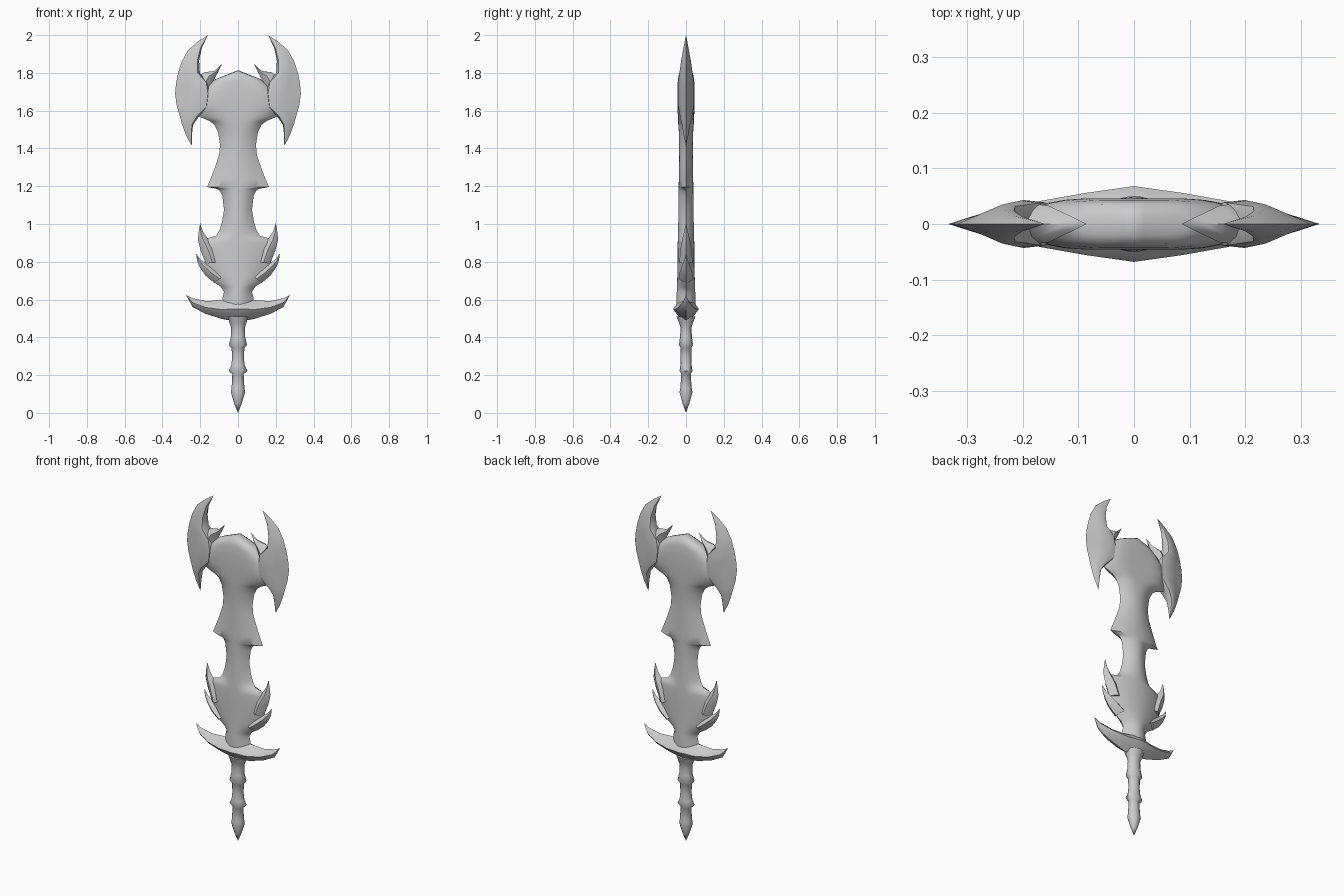
import bpy, bmesh, math

cube = bpy.data.objects.get("Cube")
if cube:
    bpy.data.objects.remove(cube, do_unlink=True)

steel = bpy.data.materials.new("grey steel")
steel.use_nodes = True
colour = (0.6, 0.6, 0.6, 1)
steel.diffuse_color = colour
steel.node_tree.nodes["Principled BSDF"].inputs["Base Color"].default_value = colour


def skin(name, rings, mirror=False, angle=50):
    """Join a list of closed rings into a smooth solid."""
    bm = bmesh.new()
    loops = [[bm.verts.new(p) for p in ring] for ring in rings]
    n = len(loops[0])
    for a, b in zip(loops, loops[1:]):
        for i in range(n):
            j = (i + 1) % n
            bm.faces.new((a[i], a[j], b[j], b[i]))
    bm.faces.new(loops[0])
    bm.faces.new(loops[-1])
    bmesh.ops.remove_doubles(bm, verts=bm.verts, dist=0.0002)
    bmesh.ops.dissolve_degenerate(bm, edges=bm.edges, dist=0.0001)
    bmesh.ops.recalc_face_normals(bm, faces=bm.faces)
    mesh = bpy.data.meshes.new(name)
    bm.to_mesh(mesh)
    bm.free()
    mesh.materials.append(steel)
    obj = bpy.data.objects.new(name, mesh)
    bpy.context.collection.objects.link(obj)
    bpy.ops.object.select_all(action='DESELECT')
    obj.select_set(True)
    bpy.context.view_layer.objects.active = obj
    bpy.ops.object.shade_smooth_by_angle(angle=math.radians(angle))
    if mirror:
        obj.modifiers.new("Mirror", 'MIRROR').use_clip = False
    return obj


def blade_ring(z, w, t, p=2, lift=0):
    """Lens section across x; p flattens it, lift raises the centre."""
    s = [i / 7 for i in range(-7, 8)]
    front = [(w * k, -t * (1 - abs(k) ** p), z + lift * (1 - abs(k))) for k in s]
    back = [(x, -y, h) for x, y, h in reversed(front[1:-1])]
    return front + back


def edge_ring(ax, az, bx, bz, t, section):
    """Section between two edge points A and B lying on y = 0."""
    front = [(ax + (bx - ax) * k, -t * h, az + (bz - az) * k) for k, h in section]
    back = [(x, -y, z) for x, y, z in reversed(front[1:-1])]
    return front + back


LENS = [(0, 0), (.25, .65), (.5, 1), (.75, .65), (1, 0)]
WEDGE = [(0, 0), (.35, .5), (.7, 1), (.9, .9), (1, 0)]

# Main blade: height, half width, half thickness, flatness, centre lift
skin("blade", [blade_ring(*r) for r in [
    (.56, .085, .05), (.61, .082, .05), (.64, .074, .049), (.667, .09, .048),
    (.69, .125, .047), (.73, .155, .046), (.80, .175, .045), (.86, .18, .045),
    (.90, .178, .044), (.925, .16, .043), (.938, .115, .043), (.97, .097, .042),
    (1.01, .085, .041), (1.075, .074, .04), (1.15, .083, .039),
    (1.175, .095, .039), (1.186, .11, .039), (1.196, .164, .039),
    (1.24, .145, .038), (1.286, .127, .037), (1.365, .10, .036),
    (1.42, .095, .036), (1.487, .106, .038, 2.3), (1.525, .125, .041, 2.8),
    (1.545, .15, .042, 3.2), (1.57, .21, .043, 4), (1.63, .22, .046, 5),
    (1.69, .21, .046, 5, .015), (1.73, .17, .043, 5, .035),
    (1.755, .135, .036, 5, .045), (1.764, .125, .02, 5, .047),
    (1.767, .12, 0, 5, .047)]])

# Crescent axe wings: outer edge, inner edge, half thickness
skin("axe_wings", [edge_ring(*r, WEDGE) for r in [
    (.245, 1.413, .245, 1.413, 0), (.275, 1.47, .244, 1.47, .012),
    (.297, 1.53, .238, 1.525, .022), (.31, 1.577, .21, 1.565, .032),
    (.325, 1.63, .15, 1.62, .04), (.333, 1.69, .14, 1.69, .043),
    (.328, 1.745, .15, 1.75, .042), (.317, 1.80, .202, 1.80, .035),
    (.298, 1.86, .206, 1.865, .026), (.265, 1.92, .192, 1.93, .014),
    (.21, 1.967, .175, 1.967, .007), (.16, 2.0, .16, 2.0, 0)]], mirror=True)

# Small barbs pointing inward above the blade
skin("top_barbs", [edge_ring(*r, LENS) for r in [
    (.085, 1.847, .085, 1.847, 0), (.125, 1.81, .106, 1.803, .015),
    (.18, 1.803, .127, 1.762, .033), (.215, 1.77, .14, 1.71, .036)]], mirror=True)

# Upward barbs on the lower bulge
skin("upper_barbs", [edge_ring(*r, LENS) for r in [
    (.20, 1.005, .20, 1.005, 0), (.208, .96, .186, .96, .01),
    (.212, .915, .16, .922, .02), (.198, .86, .12, .87, .03),
    (.17, .79, .10, .80, .035)]], mirror=True)
skin("lower_barbs", [edge_ring(*r, LENS) for r in [
    (.222, .842, .222, .842, 0), (.215, .80, .195, .81, .01),
    (.20, .767, .16, .785, .022), (.17, .725, .115, .76, .034),
    (.125, .688, .07, .73, .038)]], mirror=True)

# Crescent guard: x, top, bottom, half thickness
half = [(.275, .624, .624, 0), (.24, .607, .56, .018), (.17, .592, .524, .041),
        (.085, .597, .497, .056), (.035, .612, .488, .063)]
guard = ([(-x, a, b, t) for x, a, b, t in half] + [(0, .618, .482, .068)]
         + half[::-1])
skin("guard", [edge_ring(x, a, x, b, t, LENS) for x, a, b, t in guard], angle=60)

# Ribbed grip with pointed pommel: height, half width, half depth
grip = [(0, 0, 0), (.05, .02, .018), (.11, .038, .034), (.13, .034, .03),
        (.205, .03, .025), (.222, .05, .034), (.25, .036, .03), (.29, .031, .028),
        (.345, .034, .028), (.36, .048, .037), (.40, .038, .032),
        (.45, .036, .028), (.475, .044, .036), (.51, .055, .05)]
skin("grip", [[(w * math.cos(i * math.tau / 12), d * math.sin(i * math.tau / 12), z)
               for i in range(12)] for z, w, d in grip], angle=60)
